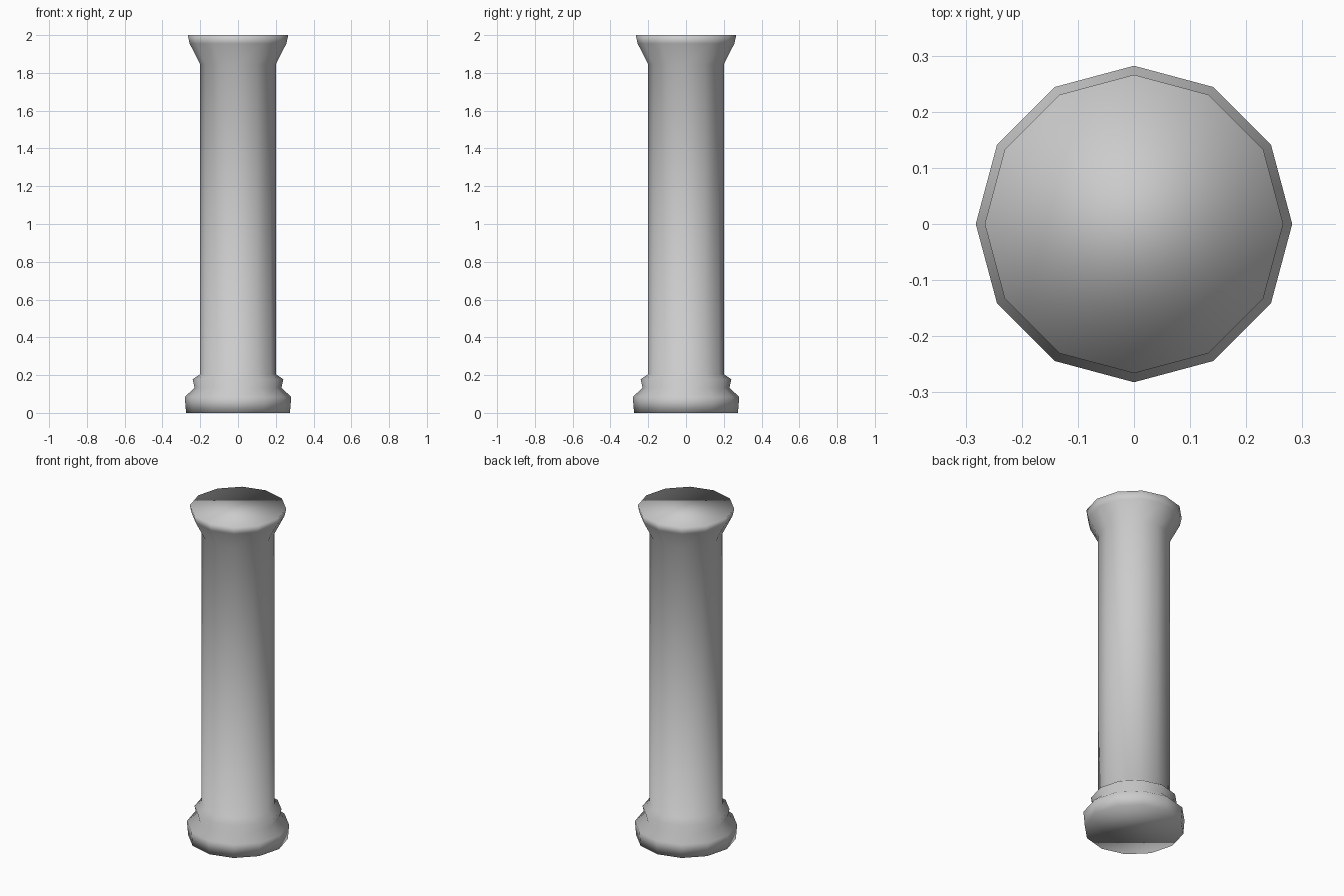
import bpy, bmesh
from math import cos, sin, pi

if "Cube" in bpy.data.objects:
    bpy.data.objects.remove(bpy.data.objects["Cube"])

SIDES = 12
# Column profile from bottom to top: (radius, height)
PROFILE = [(0.275, 0.0), (0.282, 0.085), (0.23, 0.132), (0.24, 0.178),
           (0.2, 0.205), (0.2, 1.845), (0.256, 1.955), (0.266, 2.0)]

# Lathe the profile into rings and bridge them
bm = bmesh.new()
rings = [[bm.verts.new((r * cos(2 * pi * i / SIDES), r * sin(2 * pi * i / SIDES), z))
          for i in range(SIDES)] for r, z in PROFILE]
for low, high in zip(rings, rings[1:]):
    for i in range(SIDES):
        j = (i + 1) % SIDES
        bm.faces.new((low[i], low[j], high[j], high[i]))

# Flat end caps
bm.faces.new(rings[0][::-1])
bm.faces.new(rings[-1])

# The source is smooth shaded throughout, including the caps
for face in bm.faces:
    face.smooth = True

mesh = bpy.data.meshes.new("column")
bm.to_mesh(mesh)
bm.free()
column = bpy.data.objects.new("column", mesh)
bpy.context.collection.objects.link(column)
